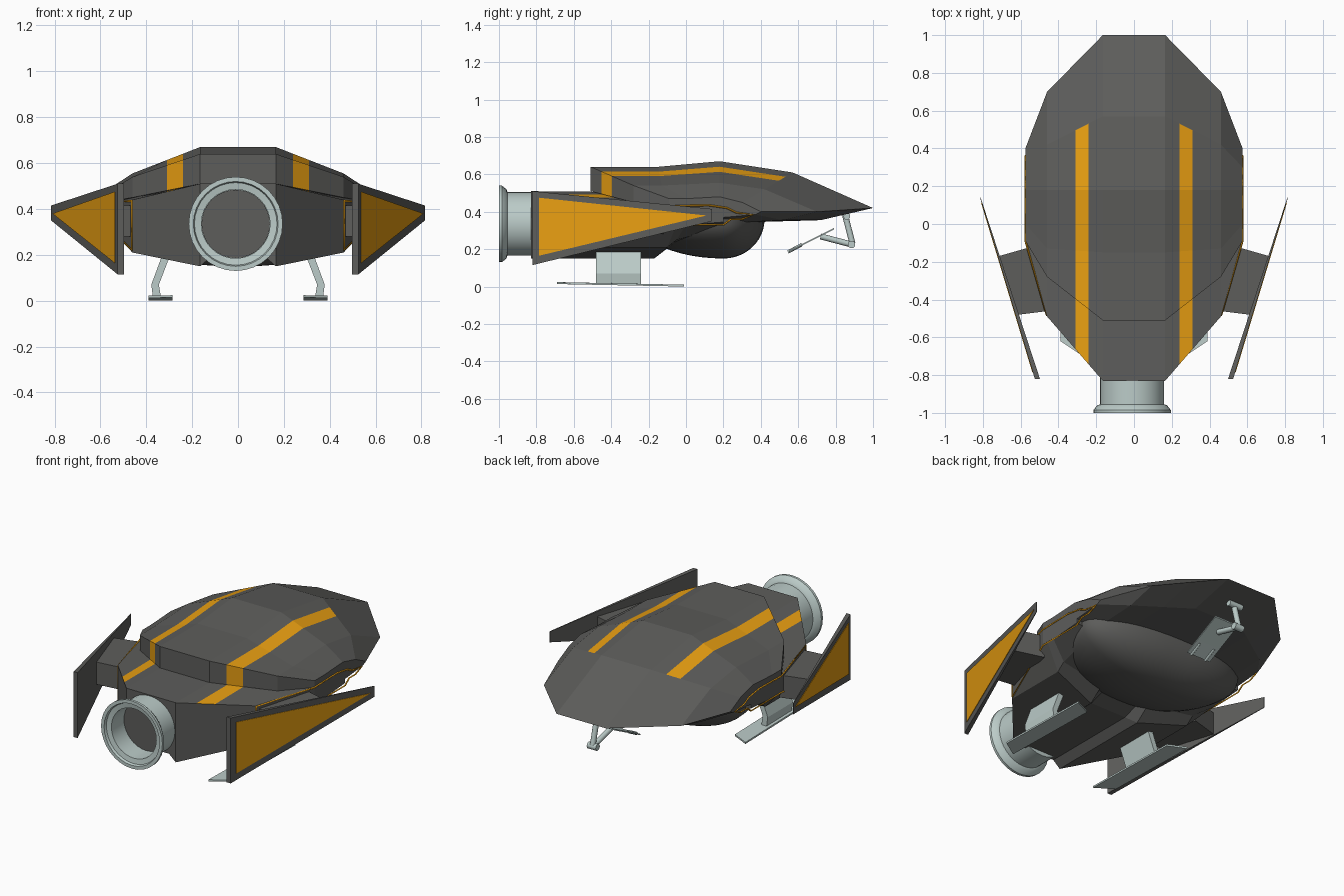
import bpy, bmesh, math
from mathutils import Vector

if "Cube" in bpy.data.objects:
    bpy.data.objects.remove(bpy.data.objects["Cube"])


def material(name, rgb):
    m = bpy.data.materials.new(name)
    m.diffuse_color = (*rgb, 1)
    m.use_nodes = True
    m.node_tree.nodes["Principled BSDF"].inputs["Base Color"].default_value = m.diffuse_color
    return m


DARK = material("dark_hull", (0.11, 0.11, 0.105))
ORANGE = material("orange_paint", (0.82, 0.35, 0.006))
PALE = material("pale_metal", (0.5, 0.6, 0.58))


def finish(name, bm, mats, smooth=False):
    bmesh.ops.remove_doubles(bm, verts=bm.verts, dist=0.0001)
    bmesh.ops.recalc_face_normals(bm, faces=bm.faces)
    me = bpy.data.meshes.new(name)
    bm.to_mesh(me)
    bm.free()
    for m in mats:
        me.materials.append(m)
    ob = bpy.data.objects.new(name, me)
    bpy.context.collection.objects.link(ob)
    if smooth:
        bpy.ops.object.select_all(action='DESELECT')
        ob.select_set(True)
        bpy.context.view_layer.objects.active = ob
        bpy.ops.object.shade_smooth_by_angle(angle=math.radians(35))
    return ob


def loft(name, rings, mats, paint=None, smooth=False):
    """Skin closed rings of 3D points and cap both ends."""
    bm = bmesh.new()
    vs = [[bm.verts.new(p) for p in r] for r in rings]
    n = len(rings[0])
    for i in range(len(rings) - 1):
        for j in range(n):
            k = (j + 1) % n
            f = bm.faces.new((vs[i][j], vs[i][k], vs[i + 1][k], vs[i + 1][j]))
            if paint and paint(rings[i], rings[i + 1], j):
                f.material_index = 1
    bm.faces.new(vs[0])
    bm.faces.new(vs[-1])
    return finish(name, bm, mats, smooth)


def rod(name, a, b, r, mat, sides=12):
    a, b = Vector(a), Vector(b)
    q = (b - a).to_track_quat('Z', 'Y')
    circle = [q @ Vector((r * math.cos(t), r * math.sin(t), 0))
              for t in (2 * math.pi * i / sides for i in range(sides))]
    return loft(name, [[a + c for c in circle], [b + c for c in circle]], [mat], smooth=True)


def mix(p, q, t):
    return [(a[0] + (b[0] - a[0]) * t, a[1] + (b[1] - a[1]) * t) for a, b in zip(p, q)]


def hull(name, columns, painted_rows):
    """columns: (x, yz profile) from the middle outward, mirrored across x."""
    full = [(-x, p) for x, p in reversed(columns)] + columns
    rings = [[(x, y, z) for y, z in p] for x, p in full]

    def paint(r0, r1, j):
        return abs(abs(r0[0][0] + r1[0][0]) / 2 - 0.275) < 0.01 and j in painted_rows
    return loft(name, rings, [DARK, ORANGE], paint)


def striped(inner, mid, outer):
    cols = [(0.165, inner)]
    cols += [(x, mix(inner, mid, (x - 0.165) / 0.295)) for x in (0.24, 0.31)]
    return cols + [(0.46, mid), (0.575, outer)]


# upper shell, with the stripes running along its top and down the rear step
hull("upper_shell", striped(
    [(-.51, .64), (-.15, .64), (.18, .67), (.57, .61), (1, .42), (.72, .355), (.2, .34), (-.51, .51)],
    [(-.28, .54), (-.13, .54), (.18, .555), (.42, .52), (.7, .4), (.52, .355), (.2, .34), (-.28, .45)],
    [(-.09, .47), (0, .47), (.18, .48), (.3, .45), (.4, .4), (.37, .385), (.2, .37), (-.09, .43)]),
    (0, 1, 2, 7))

# lower hull with rear deck and a shallow channel underneath
low = [(-.83, .15), (-.17, .15), (-.08, .22), (.2, .3), (.2, .42), (-.3, .505), (-.83, .51)]
channel = [(-.83, .19), (-.22, .19), (-.1, .23)] + low[3:]
hull("lower_hull", [(0.12, channel)] + striped(
    low,
    [(-.49, .21), (-.1, .21), (-.05, .25), (.2, .32), (.2, .42), (-.2, .45), (-.49, .44)],
    [(-.09, .33), (-.05, .33), (0, .33), (.2, .345), (.2, .41), (0, .425), (-.09, .43)]),
    (5,))

# rounded belly pod
bm = bmesh.new()
bmesh.ops.create_uvsphere(bm, u_segments=48, v_segments=24, radius=1)
for v in bm.verts:
    x, y, z = v.co
    v.co = (0.54 * math.copysign(abs(x) ** 0.85, x),
            0.2 + y * (0.22 if y > 0 else 0.46),
            0.36 + z * (0.21 if z < 0 else 0.04))
finish("belly_pod", bm, [DARK], True)

# rear engine nozzle
def circle(r, y, n=32):
    return [(-0.01 + r * math.cos(2 * math.pi * i / n), y, 0.335 + r * math.sin(2 * math.pi * i / n))
            for i in range(n)]


nozzle = [(.17, -.8), (.17, -.955), (.185, -.96), (.205, -.985), (.205, -1),
          (.185, -1), (.18, -.985), (.15, -.98), (.15, -.855)]
loft("engine_nozzle", [circle(r, y) for r, y in nozzle], [PALE], smooth=True)
loft("engine_core", [circle(.149, -.85), circle(.149, -.862)], [DARK])


def side_x(y):
    if y < -0.09:
        return 0.46 + (y + 0.49) / 0.40 * 0.115
    return 0.575


def wing_x(y):
    return 0.525 + (y + 0.82) / 0.96 * 0.29


for s, side in ((1, "right"), (-1, "left")):
    # side fin with orange inlay on its outer face
    fin = [(-.82, .51), (-.82, .115), (.14, .35), (.14, .415)]
    loft(side + "_fin", [[(s * wing_x(y), y, z) for y, z in fin],
                         [(s * (wing_x(y) - (.027 if y < 0 else .003)), y, z) for y, z in fin]], [DARK])
    inlay = [(-.785, .475), (-.785, .165), (.11, .38)]
    loft(side + "_fin_inlay", [[(s * (wing_x(y) + d), y, z) for y, z in inlay]
                               for d in (-.002, .003)], [ORANGE])

    # pylon holding the fin
    plan = [(.45, -.46), (.54, -.12), (.715, -.17), (.61, -.48)]
    loft(side + "_pylon", [[(s * x, y, z) for x, y in plan] for z in (.28, .415)], [DARK])

    # thin orange trim around the pylon mount
    path = [(-.485, .435), (-.09, .43), (.12, .435), (.22, .42), (.27, .395), (.36, .385),
            (.3, .36), (.24, .36), (.2, .33), (-.09, .33), (-.485, .22)]
    cu = bpy.data.curves.new(side + "_trim", 'CURVE')
    cu.dimensions = '3D'
    cu.bevel_depth = 0.005
    cu.bevel_resolution = 0
    sp = cu.splines.new('POLY')
    sp.points.add(len(path) - 1)
    for pt, (y, z) in zip(sp.points, path):
        pt.co = (s * side_x(y), y, z, 1)
    sp.use_cyclic_u = True
    cu.materials.append(ORANGE)
    bpy.context.collection.objects.link(bpy.data.objects.new(side + "_trim", cu))

    # landing leg and skid
    leg = [(.295, .2), (.345, .07), (.335, .01), (.37, .01), (.378, .07), (.33, .2)]
    loft(side + "_leg", [[(s * x, y, z) for x, z in leg] for y in (-.48, -.24)], [PALE])
    skid = [(.285, -.69, .014), (.39, -.62, .012), (.39, -.01, 0), (.285, -.06, .001)]
    loft(side + "_skid", [[(s * x, y, z + h) for x, y, z in skid] for h in (0, .01)], [PALE])

    # prong on the nose ramp
    rod(side + "_ramp_prong", (s * .05, .62, .225), (s * .05, .545, .185), .009, PALE)

# nose ramp on a jointed arm
rod("arm_hinge", (-.045, .86, .375), (.045, .86, .375), .018, PALE)
rod("upper_arm", (0, .85, .385), (0, .89, .23), .016, PALE)
rod("elbow", (-.03, .885, .225), (.03, .885, .225), .02, PALE)
rod("lower_arm", (0, .885, .225), (0, .72, .268), .016, PALE)
ramp = [(.55, .192), (.635, .235), (.79, .312), (.79, .304), (.635, .227), (.55, .184)]
loft("nose_ramp", [[(x, y, z) for y, z in ramp] for x in (-.08, .08)], [PALE])
